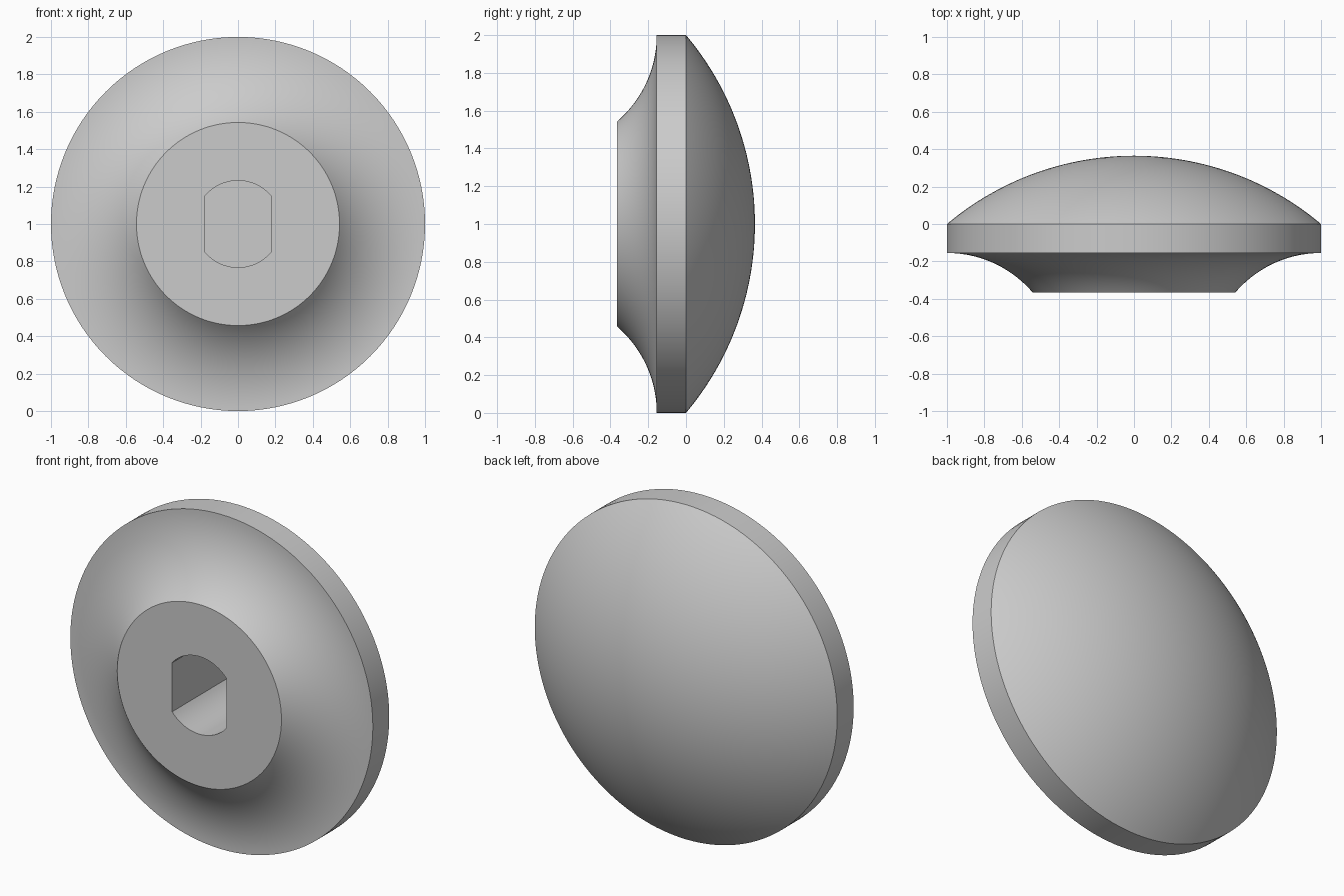
import bpy, bmesh
from math import sin, cos, asin, pi, radians
from mathutils import Matrix, Vector

default = bpy.data.objects.get("Cube")
if default:
    bpy.data.objects.remove(default, do_unlink=True)

SEGMENTS = 128
CENTRE = Vector((0, 0, 1))
FRONT, RIM_FRONT, BACK = -0.365, -0.155, 0.365
HUB_RADIUS = 0.543

grey = bpy.data.materials.new("plain grey")
grey.use_nodes = True
colour = (0.6, 0.6, 0.6, 1)
grey.diffuse_color = colour
grey.node_tree.nodes["Principled BSDF"].inputs["Base Color"].default_value = colour


def make_object(name, bm):
    bmesh.ops.recalc_face_normals(bm, faces=bm.faces)
    mesh = bpy.data.meshes.new(name)
    bm.to_mesh(mesh)
    bm.free()
    mesh.materials.append(grey)
    obj = bpy.data.objects.new(name, mesh)
    bpy.context.collection.objects.link(obj)
    return obj


# Knob profile as (radius, y): hub edge, concave flare, rim, domed back
width, depth = 1 - HUB_RADIUS, RIM_FRONT - FRONT
flare_r = (width ** 2 + depth ** 2) / (2 * depth)
flare_angle = asin(width / flare_r)
profile = []
for i in range(25):
    a = flare_angle * (1 - i / 24)
    profile.append((1 - flare_r * sin(a), RIM_FRONT - flare_r * (1 - cos(a))))
dome_r = (1 + BACK ** 2) / (2 * BACK)
dome_angle = asin(1 / dome_r)
for i in range(33):
    a = dome_angle * (1 - i / 32)
    profile.append((dome_r * sin(a), BACK - dome_r * (1 - cos(a))))

# Turn the profile around the y axis and close the flat hub face
bm = bmesh.new()
verts = [bm.verts.new((r, y, 0)) for r, y in profile]
edges = [bm.edges.new(pair) for pair in zip(verts, verts[1:])]
bmesh.ops.spin(bm, geom=verts + edges, cent=(0, 0, 0), axis=(0, 1, 0),
               angle=2 * pi, steps=SEGMENTS, use_duplicate=False)
bmesh.ops.remove_doubles(bm, verts=bm.verts, dist=0.0001)
bmesh.ops.holes_fill(bm, edges=[e for e in bm.edges if e.is_boundary], sides=0)
bmesh.ops.translate(bm, verts=bm.verts, vec=CENTRE)
knob = make_object("knob", bm)

# Shaft socket: a round bore with two flats
bore, flat = 0.232, 0.18
top = asin(flat / bore)
outline = []
for turn in (0, pi):
    for i in range(25):
        a = turn - top + 2 * top * i / 24
        outline.append((bore * sin(a), bore * cos(a)))
bm = bmesh.new()
face = bm.faces.new([bm.verts.new((x, FRONT - 0.1, z)) for x, z in outline])
extruded = bmesh.ops.extrude_face_region(bm, geom=[face])["geom"]
bmesh.ops.translate(bm, vec=(0, 0.665, 0),
                    verts=[v for v in extruded if isinstance(v, bmesh.types.BMVert)])
bmesh.ops.transform(bm, matrix=Matrix.Translation(CENTRE), verts=bm.verts)
cutter = make_object("socket_cutter", bm)
cutter.hide_render = True

# Cut the socket, then smooth the curves and keep the rims crisp
cut = knob.modifiers.new("socket", 'BOOLEAN')
cut.operation = 'DIFFERENCE'
cut.solver = 'EXACT'
cut.object = cutter
bpy.ops.object.select_all(action='DESELECT')
knob.select_set(True)
bpy.context.view_layer.objects.active = knob
bpy.ops.object.modifier_apply(modifier=cut.name)
bpy.data.objects.remove(cutter, do_unlink=True)
bpy.ops.object.shade_smooth_by_angle(angle=radians(30))
